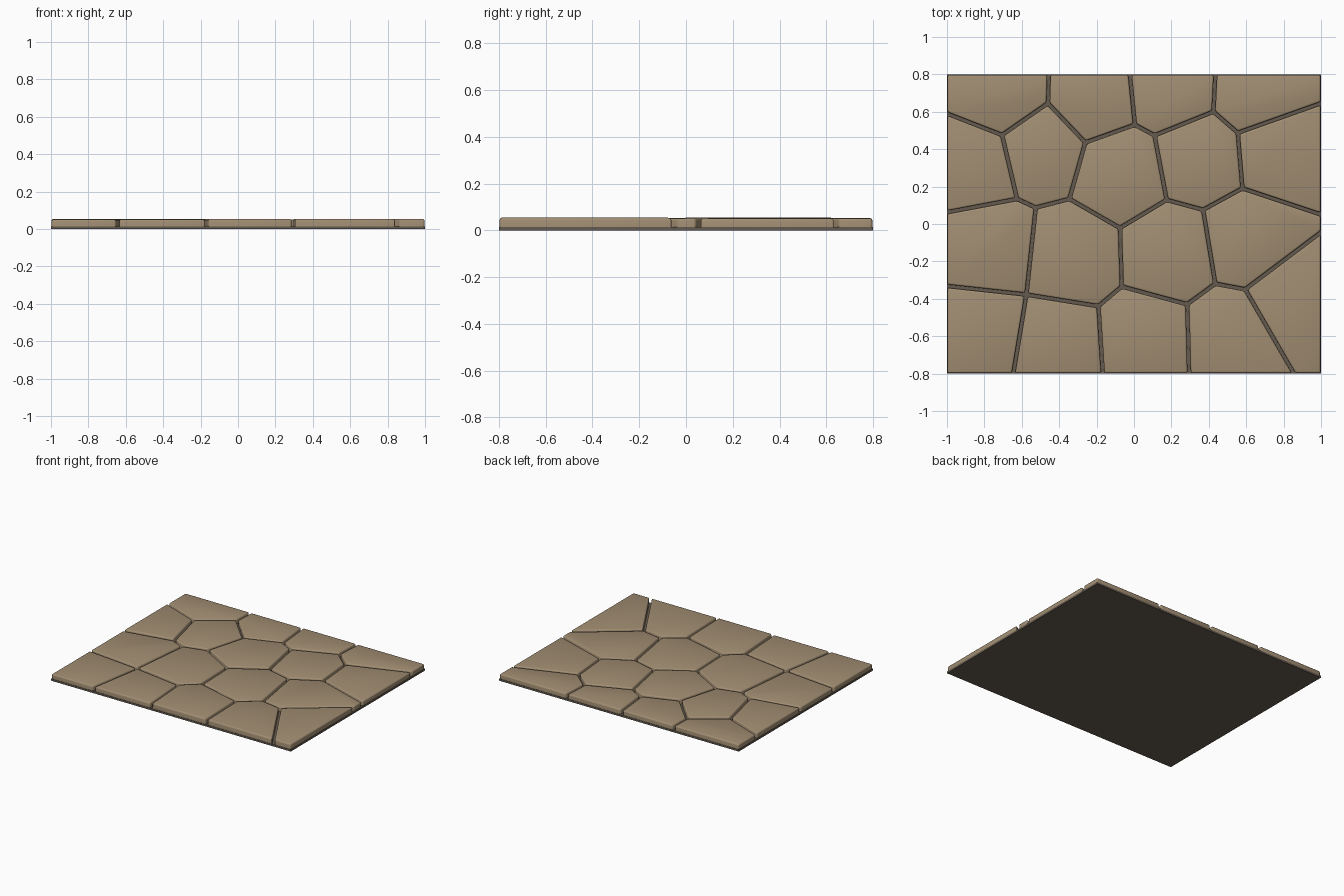
import bpy, bmesh, random
from mathutils import Vector

if "Cube" in bpy.data.objects:
    bpy.data.objects.remove(bpy.data.objects["Cube"])

random.seed(4)
HX, HY = 1.0, 0.8
GAP, RIM = 0.009, 0.003       # half joint width, inset at the outer border


def material(name, colour):
    m = bpy.data.materials.new(name)
    m.diffuse_color = (*colour, 1)
    m.use_nodes = True
    m.node_tree.nodes["Principled BSDF"].inputs["Base Color"].default_value = m.diffuse_color
    return m


stone_mat = material("sandstone", (0.36, 0.27, 0.17))
mortar_mat = material("mortar", (0.13, 0.105, 0.08))

# Joint corners seen from above
P = dict(
    A=(-1, .59), B=(-.705, .475), C=(-.46, .645), D=(-.455, .8), E=(-.26, .435),
    F=(.005, .53), G=(-.022, .8), H=(.11, .473), I=(.425, .6), J=(.435, .8),
    K=(.555, .487), L=(1, .645), M=(.58, .19), N=(1, .05), O=(.37, .075),
    P=(.175, .128), Q=(-.345, .133), R=(-.525, .087), S=(-.625, .133), T=(-1, .062),
    U=(-.075, -.022), V=(-.065, -.335), W=(-.19, -.44), X=(-.575, -.378), Y=(-1, -.332),
    Z=(-.645, -.8), a=(-.167, -.8), b=(.295, -.8), c=(.285, -.43), d=(.435, -.32),
    e=(.595, -.35), f=(1, -.045), g=(.855, -.8))
P.update({"1": (-HX, HY), "2": (HX, HY), "3": (-HX, -HY), "4": (HX, -HY)})

CELLS = ("1ABCD DCEFG GFHIJ JIKL2 LKMN KIHPOM HFEQUP CBSRQE BATS TYXRS "
         "RXWVUQ UVcdOP NMOdef Y3ZX XZaW WabcV cbged eg4f").split()


def on_border(p, q):
    return any(abs(abs(p[i]) - h) < 1e-5 and abs(p[i] - q[i]) < 1e-5
               for i, h in ((0, HX), (1, HY)))


def inset(pts):
    """Shrink a polygon: by GAP at joints and by RIM at the outer border."""
    n = len(pts)
    if sum(pts[i].cross(pts[(i + 1) % n]) for i in range(n)) < 0:
        pts = pts[::-1]
    lines = []
    for i in range(n):
        p, q = pts[i], pts[(i + 1) % n]
        d = (q - p).normalized()
        off = RIM if on_border(p, q) else GAP
        lines.append((p + Vector((-d.y, d.x)) * off, d))
    out = []
    for i in range(n):
        (p, d), (q, e) = lines[i - 1], lines[i]
        out.append(p + d * ((q - p).cross(e) / d.cross(e)))
    return out


def make_object(name, bm, mat):
    bmesh.ops.recalc_face_normals(bm, faces=bm.faces)
    me = bpy.data.meshes.new(name)
    bm.to_mesh(me)
    bm.free()
    me.materials.append(mat)
    ob = bpy.data.objects.new(name, me)
    bpy.context.collection.objects.link(ob)
    return ob


# Mortar bed under all the stones
bm = bmesh.new()
bmesh.ops.create_cube(bm, size=1)
for v in bm.verts:
    v.co = (v.co.x * 2 * HX, v.co.y * 2 * HY, (v.co.z + .5) * .014)
make_object("mortar_bed", bm, mortar_mat)

# Paving stones with softly rounded edges
for k, cell in enumerate(CELLS):
    outline = inset([Vector(P[ch]) for ch in cell])
    top = random.uniform(.050, .055)
    bm = bmesh.new()
    low = [bm.verts.new((p.x, p.y, .008)) for p in outline]
    high = [bm.verts.new((p.x, p.y, top)) for p in outline]
    n = len(outline)
    bm.faces.new(low[::-1])
    bm.faces.new(high)
    for i in range(n):
        j = (i + 1) % n
        bm.faces.new((low[i], low[j], high[j], high[i]))
    rim = [e for e in bm.edges if any(v in high for v in e.verts)]
    bmesh.ops.bevel(bm, geom=rim, offset=.01, segments=3, profile=.5, affect='EDGES')
    ob = make_object(f"paving_stone_{k + 1}", bm, stone_mat)
    bpy.ops.object.select_all(action='DESELECT')
    ob.select_set(True)
    bpy.context.view_layer.objects.active = ob
    bpy.ops.object.shade_smooth_by_angle(angle=.7)
